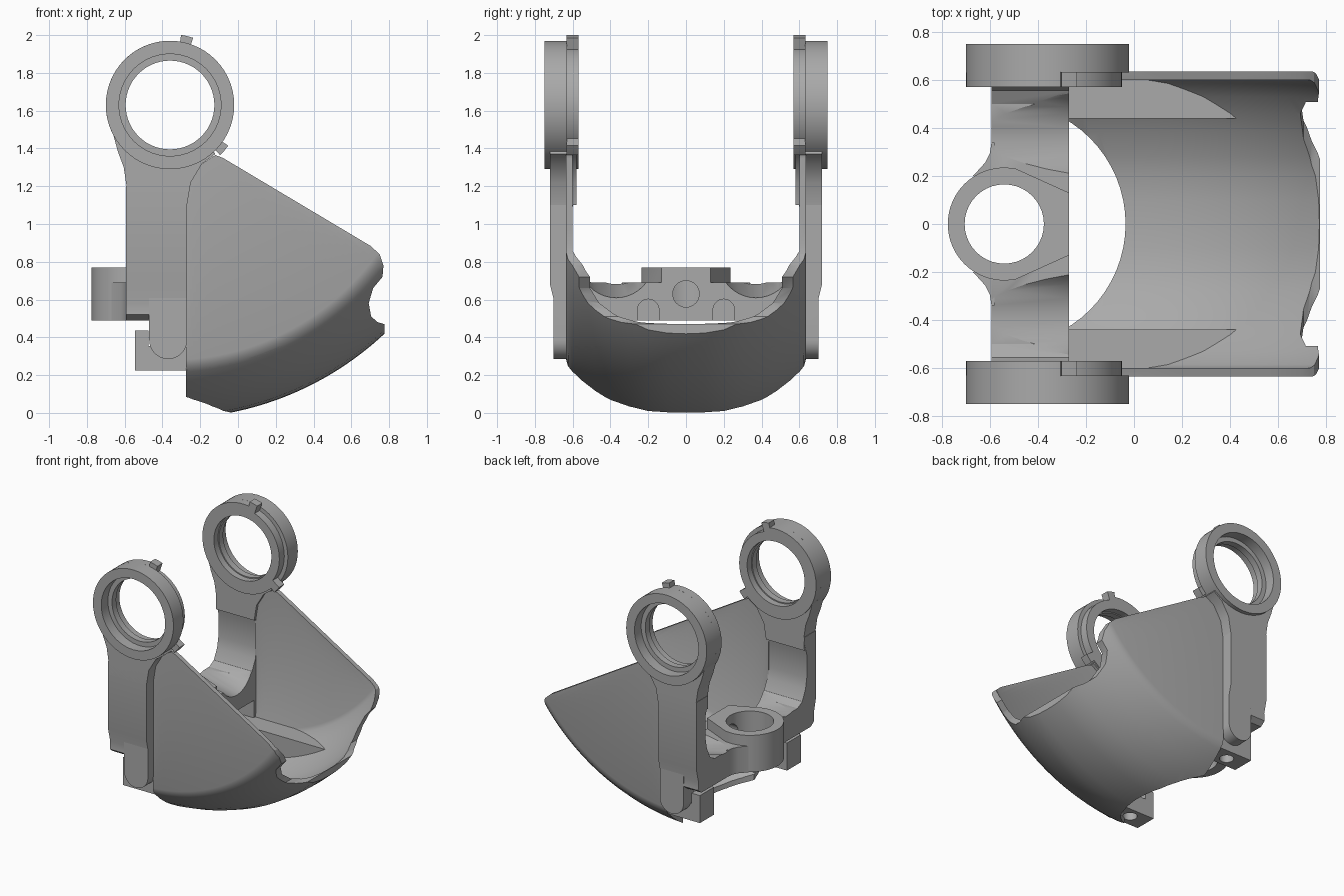
import bpy, bmesh
from math import sin, cos, radians, pi

cube = bpy.data.objects.get("Cube")
if cube:
    bpy.data.objects.remove(cube, do_unlink=True)

grey = bpy.data.materials.new("plain grey")
grey.use_nodes = True
grey.diffuse_color = (0.4, 0.4, 0.4, 1)
grey.node_tree.nodes["Principled BSDF"].inputs["Base Color"].default_value = (0.4, 0.4, 0.4, 1)

PIVOT = (-0.36, 1.63)   # ring centre in x, z
BOSS = (-0.54, 0)       # boss centre in x, y


def finish_bmesh(name, bm):
    bmesh.ops.recalc_face_normals(bm, faces=bm.faces)
    mesh = bpy.data.meshes.new(name)
    bm.to_mesh(mesh)
    bm.free()
    mesh.materials.append(grey)
    obj = bpy.data.objects.new(name, mesh)
    bpy.context.scene.collection.objects.link(obj)
    return obj


def prism(name, pts, axis, lo, hi):
    """Extrude a 2D outline along an axis."""
    place = {"x": lambda p, t: (t, p[0], p[1]),
             "y": lambda p, t: (p[0], t, p[1]),
             "z": lambda p, t: (p[0], p[1], t)}[axis]
    bm = bmesh.new()
    a = [bm.verts.new(place(p, lo)) for p in pts]
    b = [bm.verts.new(place(p, hi)) for p in pts]
    bm.faces.new(a)
    bm.faces.new(b)
    for i in range(len(pts)):
        j = (i + 1) % len(pts)
        bm.faces.new((a[i], a[j], b[j], b[i]))
    return finish_bmesh(name, bm)


def revolve(name, section, start, end, steps):
    """Turn a closed (y, radius) section about the pivot; angles from straight down."""
    full = end - start == 360
    bm = bmesh.new()
    rows = []
    for i in range(steps if full else steps + 1):
        t = radians(start + (end - start) * i / steps)
        rows.append([bm.verts.new((PIVOT[0] + r * sin(t), y, PIVOT[1] - r * cos(t)))
                     for y, r in section])
    n = len(section)
    for i in range(steps):
        a, b = rows[i], rows[(i + 1) % len(rows)]
        for k in range(n):
            m = (k + 1) % n
            bm.faces.new((a[k], a[m], b[m], b[k]))
    if not full:
        bm.faces.new(rows[0])
        bm.faces.new(rows[-1])
    return finish_bmesh(name, bm)


def arc(centre, r, a0, a1, n):
    return [(centre[0] + r * cos(radians(a0 + (a1 - a0) * i / n)),
             centre[1] + r * sin(radians(a0 + (a1 - a0) * i / n))) for i in range(n + 1)]


def circle(centre, r, n=32):
    return arc(centre, r, 0, 360, n)[:-1]


def rect(a0, a1, b0, b1):
    return [(a0, b0), (a1, b0), (a1, b1), (a0, b1)]


def both(half):
    """Complete a half outline (first coordinate mirrored)."""
    return half + [(-a, b) for a, b in reversed(half) if a > 0]


def apply(obj):
    dg = bpy.context.evaluated_depsgraph_get()
    mesh = bpy.data.meshes.new_from_object(obj.evaluated_get(dg))
    obj.modifiers.clear()
    obj.data = mesh


def boolean(obj, cutter, op="DIFFERENCE"):
    mod = obj.modifiers.new("cut", "BOOLEAN")
    mod.object, mod.operation, mod.solver = cutter, op, "EXACT"
    apply(obj)


def finish(obj, mirror=True):
    if mirror:
        mod = obj.modifiers.new("mirror", "MIRROR")
        mod.use_axis = (False, True, False)
        mod.use_mirror_merge = False
        apply(obj)
    obj.data.shade_smooth()
    obj.data.set_sharp_from_angle(angle=radians(28))


# Scoop: U section turned about the pivot, trimmed to the side outline
outer = [(0, 1.66), (.1, 1.657), (.2, 1.645), (.3, 1.612), (.4, 1.566),
         (.48, 1.516), (.55, 1.462), (.6, 1.415), (.625, 1.385), (.635, 1.35), (.635, .2)]
inner = [(.6, .2), (.6, 1.34), (.585, 1.37), (.53, 1.43), (.46, 1.485), (.38, 1.535),
         (.28, 1.58), (.2, 1.605), (.1, 1.617), (0, 1.62)]
section = outer + inner
ring_section = section + [(-y, r) for y, r in reversed(section) if y > 0]
# order the closed loop: right outer, right inner, left inner, left outer
loop = outer + inner + [(-y, r) for y, r in reversed(inner[:-1])] + \
    [(-y, r) for y, r in reversed(outer[1:])]
scoop = revolve("scoop", loop, -2, 68, 56)
outline = [(-.275, -.1), (-.275, 1.12), (-.25, 1.24), (-.19, 1.32), (-.12, 1.365), (-.08, 1.35),
           (.7, .885), (.75, .84), (.77, .78), (.765, .72), (.715, .66), (.692, .58),
           (.705, .51), (.74, .48), (.775, .47), (.775, -.1)]
trim = prism("scoop_trim", outline, "y", -1, 1)
boolean(scoop, trim, "INTERSECT")
clearance = prism("clearance", circle(BOSS, .505, 64), "z", -.5, .6)
boolean(scoop, clearance)
finish(scoop, False)

# Flat ledge inside the scoop, kept within its outer skin
skin = revolve("skin", both(outer), -2, 68, 56)
ledge = prism("ledge", rect(-.272, .6, -.1, .355), "y", .44, .61)
boolean(ledge, skin, "INTERSECT")
boolean(ledge, clearance)
finish(ledge)

# Foot block behind the ledge with an upstand and a screw hole
foot = prism("foot_block", [(-.545, .225), (-.27, .225), (-.27, .355), (-.475, .355),
                            (-.475, .435), (-.545, .435)], "y", .44, .61)
screw = prism("screw", circle((-.4, .52), .05), "z", .1, .5)
boolean(foot, screw)
finish(foot)

# Yoke: arms and cross bar as one U profile
half = [(0, .49), (.66, .49), (.7, .52), (.695, .58), (.72, .68), (.72, 1.2), (.58, 1.2),
        (.585, 1.14), (.61, 1.06), (.61, .88), (.595, .8), (.555, .72), (.5, .69), (0, .69)]
yoke = prism("yoke", half + [(-y, z) for y, z in reversed(half[1:-1])], "x", -.593, -.27)
boss_body = arc(BOSS, .235, 78, 282, 36) + [(-.27, -.13), (-.27, .13)]
boss = prism("boss", boss_body, "z", .49, .77)
bore = prism("bore", circle(BOSS, .165, 40), "z", .3, 1)
cross_hole = prism("cross_hole", circle((0, .63), .07), "x", -.48, -.1)
for part in (yoke, boss):
    boolean(part, bore)
    boolean(part, cross_hole)
helpers = [trim, clearance, skin, screw, bore, cross_hole]
for side in (1, -1):
    arch = prism("arch", [(side * .2 - .057, .4), (side * .2 + .057, .4)]
                 + arc((side * .2, .545), .057, 0, 180, 14), "x", -.42, -.2)
    dip = prism("dip", circle((0, 0), .2, 40), "x", -.5, .5)
    dip.location = (-.43, side * .37, .85)
    dip.rotation_euler.y = .22
    bpy.context.view_layer.update()
    boolean(yoke, arch)
    boolean(boss, arch)
    boolean(yoke, dip)
    helpers += [arch, dip]
finish(yoke, False)
finish(boss, False)
finish(prism("bar_fillet", [(-.58, .34), (-.593, .34), (-.6, .295), (-.62, .255),
                            (-.67, .2), (-.58, .2)], "z", .49, .69))

# Rounded leg end below each arm
finish(prism("leg_end", [(-.27, .62), (-.3, .65), (-.44, .65), (-.47, .62)]
             + arc((-.37, .385), .1, 180, 360, 20), "y", .58, .702))

# Flared arm top that runs into the ring
finish(prism("arm_flare", [(-.27, 1.1), (-.593, 1.1), (-.59, 1.2), (-.605, 1.3), (-.635, 1.38),
                           (-.665, 1.49)] + arc(PIVOT, .3, 208, 315, 24)
             + [(-.12, 1.37), (-.19, 1.32), (-.25, 1.22)], "y", .58, .72))

# Bearing ring with stepped bore, collar and two stops
finish(revolve("bearing_ring", [(.63, .34), (.75, .34), (.75, .27), (.67, .27), (.67, .235),
                                (.62, .235), (.62, .243), (.57, .243), (.57, .31), (.63, .31)],
               0, 360, 56))


def ring_piece(name, r, a0, a1, n):
    finish(prism(name, arc(PIVOT, r, a0, a1, n) + arc(PIVOT, .3, a1, a0, n), "y", .57, .632))


ring_piece("collar", .34, 76, 318, 40)
ring_piece("upper_stop", .376, 71, 81, 2)
ring_piece("lower_stop", .376, -45, -35, 2)

for h in helpers:
    bpy.data.objects.remove(h, do_unlink=True)
